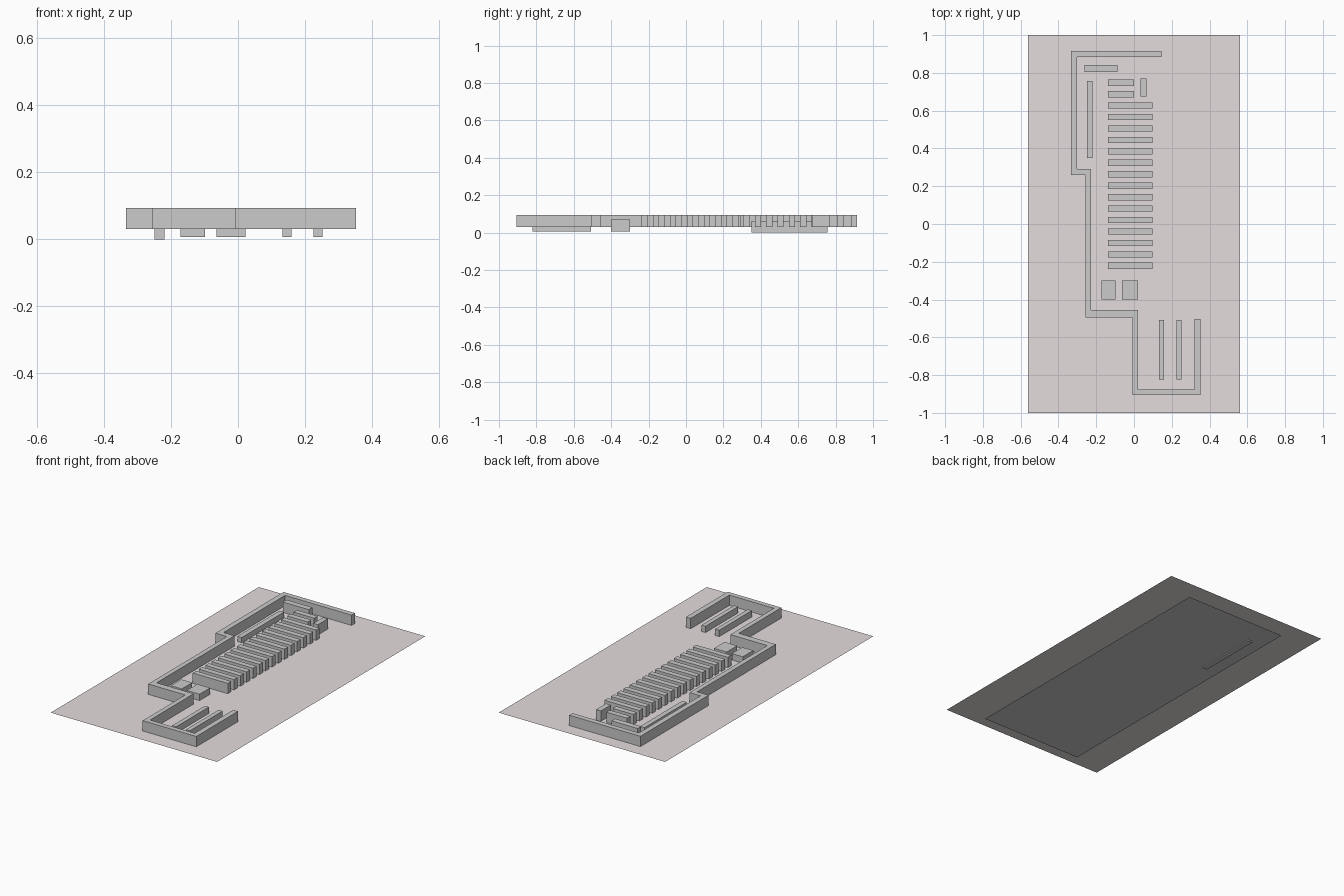
import bpy, bmesh
from mathutils import Vector

if "Cube" in bpy.data.objects:
    bpy.data.objects.remove(bpy.data.objects["Cube"])

H = 0.063          # shared height of every raised block
FLOOR = 0.031      # level of the large ground sheet
LOW = 0.007        # level of the sunken blocks


def prism(name, outline, z, height=H):
    """Flat outline at z, extruded upward when height > 0."""
    bm = bmesh.new()
    face = bm.faces.new([bm.verts.new((x, y, z)) for x, y in outline])
    if height > 0:
        top = bmesh.ops.extrude_face_region(bm, geom=[face], use_keep_orig=True)
        verts = [g for g in top["geom"] if isinstance(g, bmesh.types.BMVert)]
        bmesh.ops.translate(bm, verts=verts, vec=Vector((0, 0, height)))
        bmesh.ops.recalc_face_normals(bm, faces=bm.faces)
    mesh = bpy.data.meshes.new(name)
    bm.to_mesh(mesh)
    bm.free()
    obj = bpy.data.objects.new(name, mesh)
    bpy.context.collection.objects.link(obj)
    return obj


def block(name, x0, x1, y0, y1, z, height=H):
    return prism(name, [(x0, y0), (x1, y0), (x1, y1), (x0, y1)], z, height)


# Ground sheet and the smaller sheet beneath it
ground = block("ground_sheet", -0.56, 0.56, -1, 1, FLOOR, 0)
tint = bpy.data.materials.new("warm_grey")
tint.diffuse_color = (0.78, 0.72, 0.73, 1)
tint.use_nodes = True
tint.node_tree.nodes["Principled BSDF"].inputs["Base Color"].default_value = tint.diffuse_color
ground.data.materials.append(tint)
block("lower_sheet", -0.334, 0.353, -0.905, 0.915, 0.006, 0)

# Stepped boundary wall
prism("boundary_wall", [
    (0.146, 0.915), (-0.334, 0.915), (-0.334, 0.26), (-0.257, 0.26),
    (-0.257, -0.496), (-0.008, -0.496), (-0.008, -0.905), (0.353, -0.905),
    (0.353, -0.504), (0.321, -0.504), (0.321, -0.875), (0.021, -0.875),
    (0.021, -0.456), (-0.228, -0.456), (-0.228, 0.292), (-0.302, 0.292),
    (-0.302, 0.883), (0.146, 0.883)], FLOOR)

# Row of slats: fifteen long, the last two short
for i in range(17):
    y = -0.2215 + i * 0.0606
    block(f"slat_{i + 1}", -0.138, 0.098 if i < 15 else 0.0,
          y - 0.0165, y + 0.0165, FLOOR)

# Short bars at the back
block("back_cross_bar", -0.263, -0.088, 0.806, 0.841, FLOOR)
block("back_end_bar", 0.034, 0.066, 0.674, 0.769, FLOOR)

# Long bar beside the slats
block("side_bar", -0.25, -0.22, 0.35, 0.756, 0.0)

# Pair of square blocks
block("square_block_left", -0.172, -0.098, -0.401, -0.30, LOW)
block("square_block_right", -0.064, 0.022, -0.401, -0.30, LOW)

# Two bars inside the front bay
for i, x in enumerate((0.133, 0.225)):
    block(f"front_bar_{i + 1}", x, x + 0.027, -0.822, -0.509, LOW)
